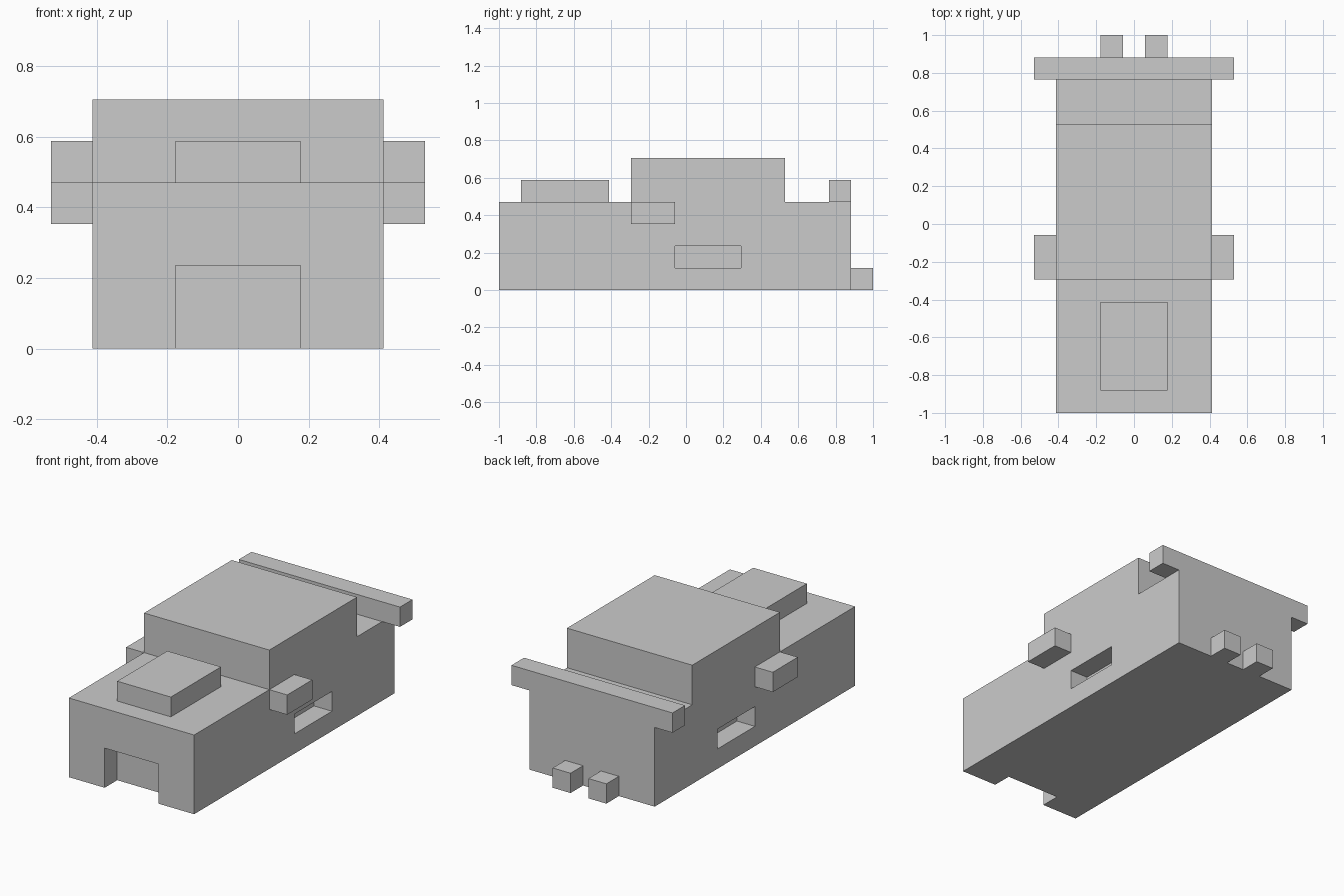
import bpy
import bmesh

if "Cube" in bpy.data.objects:
    bpy.data.objects.remove(bpy.data.objects["Cube"])

U = 1 / 17  # the model sits on a regular grid of this size


def finish(name, bm):
    bmesh.ops.recalc_face_normals(bm, faces=bm.faces)
    mesh = bpy.data.meshes.new(name)
    bm.to_mesh(mesh)
    bm.free()
    obj = bpy.data.objects.new(name, mesh)
    bpy.context.collection.objects.link(obj)
    return obj


def box(name, x, y, z):
    """Box from (min, max) ranges in grid units."""
    bm = bmesh.new()
    bmesh.ops.create_cube(bm, size=1)
    for v in bm.verts:
        v.co = [U * ((a + b) / 2 + c * (b - a)) for c, (a, b) in zip(v.co, (x, y, z))]
    return finish(name, bm)


def extrude_side_profile(name, points, half_width):
    bm = bmesh.new()
    face = bm.faces.new([bm.verts.new((-half_width * U, y * U, z * U)) for y, z in points])
    new = bmesh.ops.extrude_face_region(bm, geom=[face])["geom"]
    verts = [g for g in new if isinstance(g, bmesh.types.BMVert)]
    bmesh.ops.translate(bm, verts=verts, vec=(2 * half_width * U, 0, 0))
    return finish(name, bm)


def cut(target, cutter):
    cutter.hide_render = True
    mod = target.modifiers.new("cut", "BOOLEAN")
    mod.operation = "DIFFERENCE"
    mod.solver = "EXACT"
    mod.object = cutter
    bpy.context.view_layer.objects.active = target
    bpy.ops.object.modifier_apply(modifier=mod.name)
    bpy.data.objects.remove(cutter)


# Car body with flush cabin
body = extrude_side_profile("body", [(-17, 0), (15, 0), (15, 8), (9, 8), (9, 12),
                                     (-5, 12), (-5, 8), (-17, 8)], 7)

# Front grille opening
cut(body, box("grille_cutter", (-3, 3), (-18, -15), (-1, 4)))

# Hood scoop and rear spoiler
box("hood_scoop", (-3, 3), (-15, -7), (8, 10))
box("spoiler", (-9, 9), (13, 15), (8, 10))

# Mirrored parts: side vents, wing mirrors, exhaust pipes
for side, s in (("right", 1), ("left", -1)):
    def span(a, b):
        return tuple(sorted((s * a, s * b)))
    cut(body, box("vent_cutter", span(5, 8), (-1, 5), (2, 4)))
    box(side + "_mirror", span(7, 9), (-5, -1), (6, 8))
    box(side + "_exhaust", span(1, 3), (15, 17), (0, 2))
